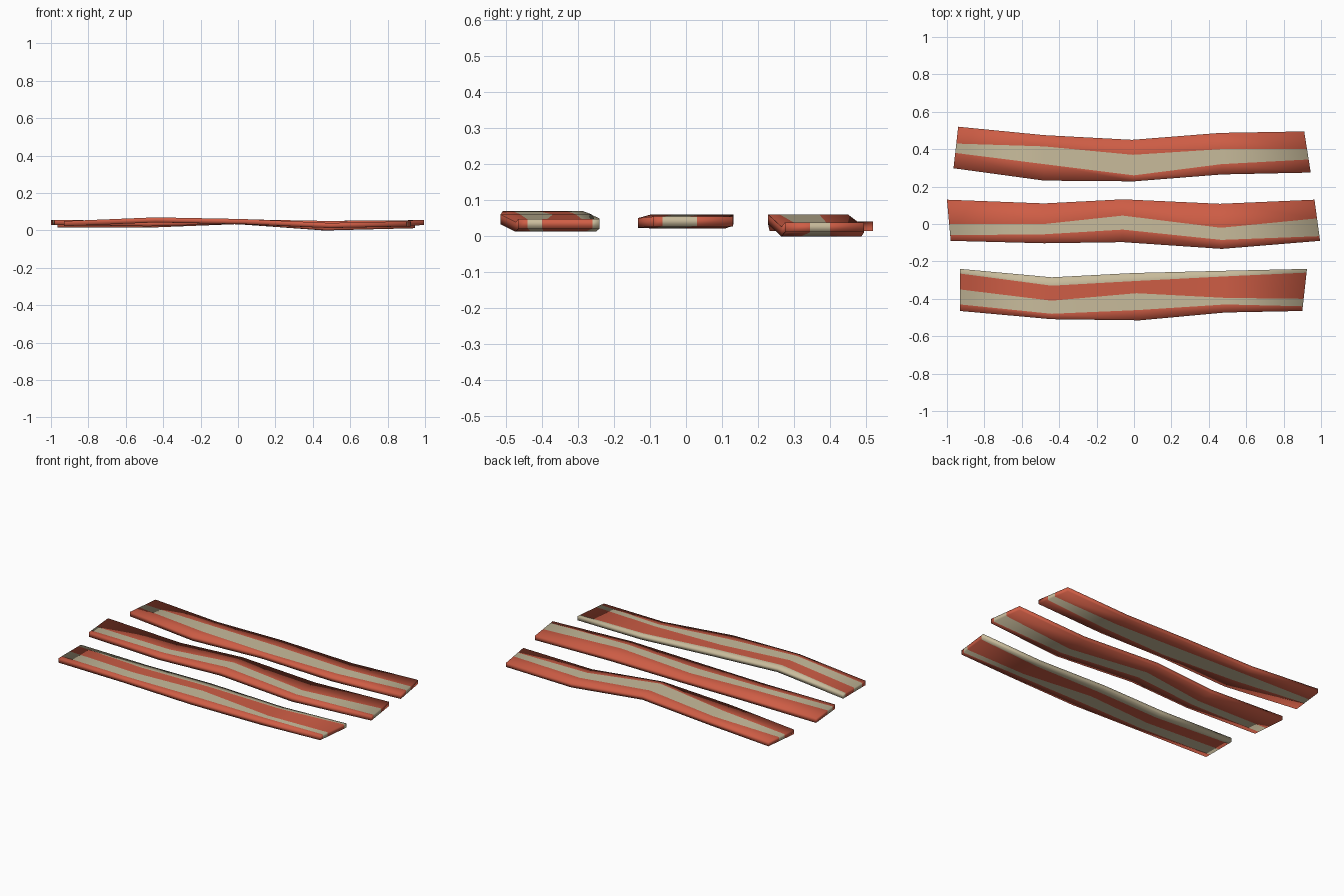
import bpy, bmesh

if "Cube" in bpy.data.objects:
    bpy.data.objects.remove(bpy.data.objects["Cube"])

THICK = 0.027


def material(name, rgb):
    m = bpy.data.materials.new(name)
    m.diffuse_color = (*rgb, 1)
    m.use_nodes = True
    m.node_tree.nodes["Principled BSDF"].inputs["Base Color"].default_value = m.diffuse_color
    return m


meat = material("meat_red", (0.62, 0.11, 0.06))
fat = material("fat_cream", (0.58, 0.50, 0.33))


def strip(name, stations, bands):
    """stations: (x at back edge, x at front edge, bottom z, y of each stripe border, back to front)
    bands: material index of each stripe, back to front"""
    bm = bmesh.new()
    rings = []
    for xb, xf, z, ys in stations:
        top, low = [], []
        for y in ys:
            x = xb + (xf - xb) * (ys[0] - y) / (ys[0] - ys[-1])
            top.append(bm.verts.new((x, y, z + THICK)))
            low.append(bm.verts.new((x, y, z)))
        rings.append((top, low))

    def face(verts, index):
        f = bm.faces.new(verts)
        f.material_index = index
        f.smooth = True

    # top, underside and long edges
    for (t0, l0), (t1, l1) in zip(rings, rings[1:]):
        for i, band in enumerate(bands):
            face((t0[i], t0[i + 1], t1[i + 1], t1[i]), band)
            face((l0[i], l1[i], l1[i + 1], l0[i + 1]), band)
        face((t0[0], t1[0], l1[0], l0[0]), bands[0])
        face((t0[-1], l0[-1], l1[-1], t1[-1]), bands[-1])
    # striped ends
    for top, low in (rings[0], rings[-1]):
        for i, band in enumerate(bands):
            face((top[i], low[i], low[i + 1], top[i + 1]), band)

    bmesh.ops.recalc_face_normals(bm, faces=bm.faces)
    me = bpy.data.meshes.new(name)
    bm.to_mesh(me)
    bm.free()
    me.materials.append(meat)
    me.materials.append(fat)
    ob = bpy.data.objects.new(name, me)
    bpy.context.collection.objects.link(ob)


# back strip: one wide stripe of fat
strip("bacon_strip_back", [
    (-0.94, -0.965, 0.015, (0.52, 0.43, 0.38, 0.298)),
    (-0.48, -0.48, 0.015, (0.475, 0.415, 0.32, 0.232)),
    (-0.01, 0.00, 0.034, (0.45, 0.37, 0.26, 0.228)),
    (0.46, 0.47, 0.000, (0.487, 0.40, 0.32, 0.265)),
    (0.91, 0.945, 0.012, (0.495, 0.40, 0.345, 0.275)),
], (0, 1, 0))

# middle strip: one narrow stripe of fat
strip("bacon_strip_middle", [
    (-1.00, -0.98, 0.030, (0.13, 0.00, -0.06, -0.09)),
    (-0.48, -0.48, 0.022, (0.11, 0.00, -0.055, -0.103)),
    (-0.06, -0.06, 0.034, (0.132, 0.045, -0.03, -0.097)),
    (0.46, 0.47, 0.024, (0.108, -0.02, -0.085, -0.133)),
    (0.965, 0.995, 0.028, (0.13, 0.03, -0.065, -0.09)),
], (0, 1, 0))

# front strip: fat along the back edge plus one stripe
strip("bacon_strip_front", [
    (-0.93, -0.93, 0.023, (-0.24, -0.265, -0.35, -0.43, -0.465)),
    (-0.44, -0.44, 0.043, (-0.285, -0.33, -0.41, -0.48, -0.509)),
    (0.00, 0.03, 0.034, (-0.262, -0.305, -0.37, -0.46, -0.515)),
    (0.49, 0.49, 0.013, (-0.25, -0.28, -0.395, -0.43, -0.473)),
    (0.925, 0.90, 0.022, (-0.24, -0.26, -0.40, -0.44, -0.465)),
], (1, 0, 1, 0))
